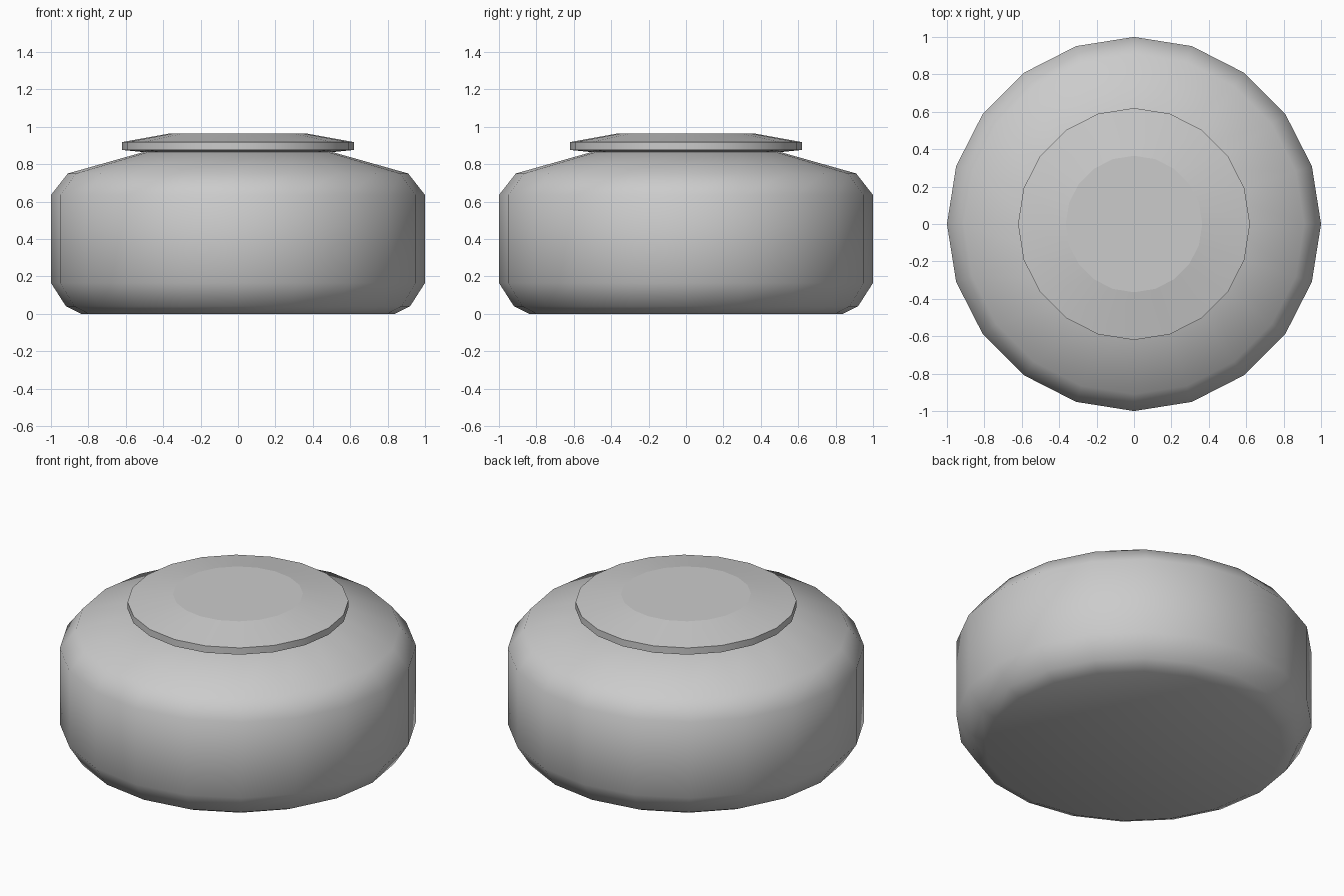
import bpy, bmesh
from math import cos, sin, tau, radians

if "Cube" in bpy.data.objects:
    bpy.data.objects.remove(bpy.data.objects["Cube"])

SIDES = 20


def lathe(name, profile, sharp_rings):
    """Revolve (radius, z) points from bottom to top and cap both ends."""
    bm = bmesh.new()
    rings = [[bm.verts.new((r * cos(tau * i / SIDES), r * sin(tau * i / SIDES), z))
              for i in range(SIDES)] for r, z in profile]
    for low, high in zip(rings, rings[1:]):
        for i in range(SIDES):
            j = (i + 1) % SIDES
            bm.faces.new((low[i], low[j], high[j], high[i]))
    bm.faces.new(rings[0][::-1])
    bm.faces.new(rings[-1])
    for f in bm.faces:
        f.smooth = True
    bm.normal_update()
    for e in bm.edges:
        e.smooth = e.calc_face_angle(0) < radians(45)
    for k in sharp_rings:
        for i in range(SIDES):
            bm.edges.get((rings[k][i], rings[k][(i + 1) % SIDES])).smooth = False
    mesh = bpy.data.meshes.new(name)
    bm.to_mesh(mesh)
    bm.free()
    obj = bpy.data.objects.new(name, mesh)
    bpy.context.collection.objects.link(obj)
    return obj


# Rounded pot body with a short neck under the lid
lathe("pot_body", [(0.84, 0), (0.92, 0.04), (1, 0.165), (1, 0.635),
                   (0.91, 0.75), (0.5, 0.866)], [])

# Flat lid with a thin rim and shallow bevelled top
lathe("lid", [(0.5, 0.864), (0.62, 0.876), (0.62, 0.918), (0.365, 0.964)], [3])
